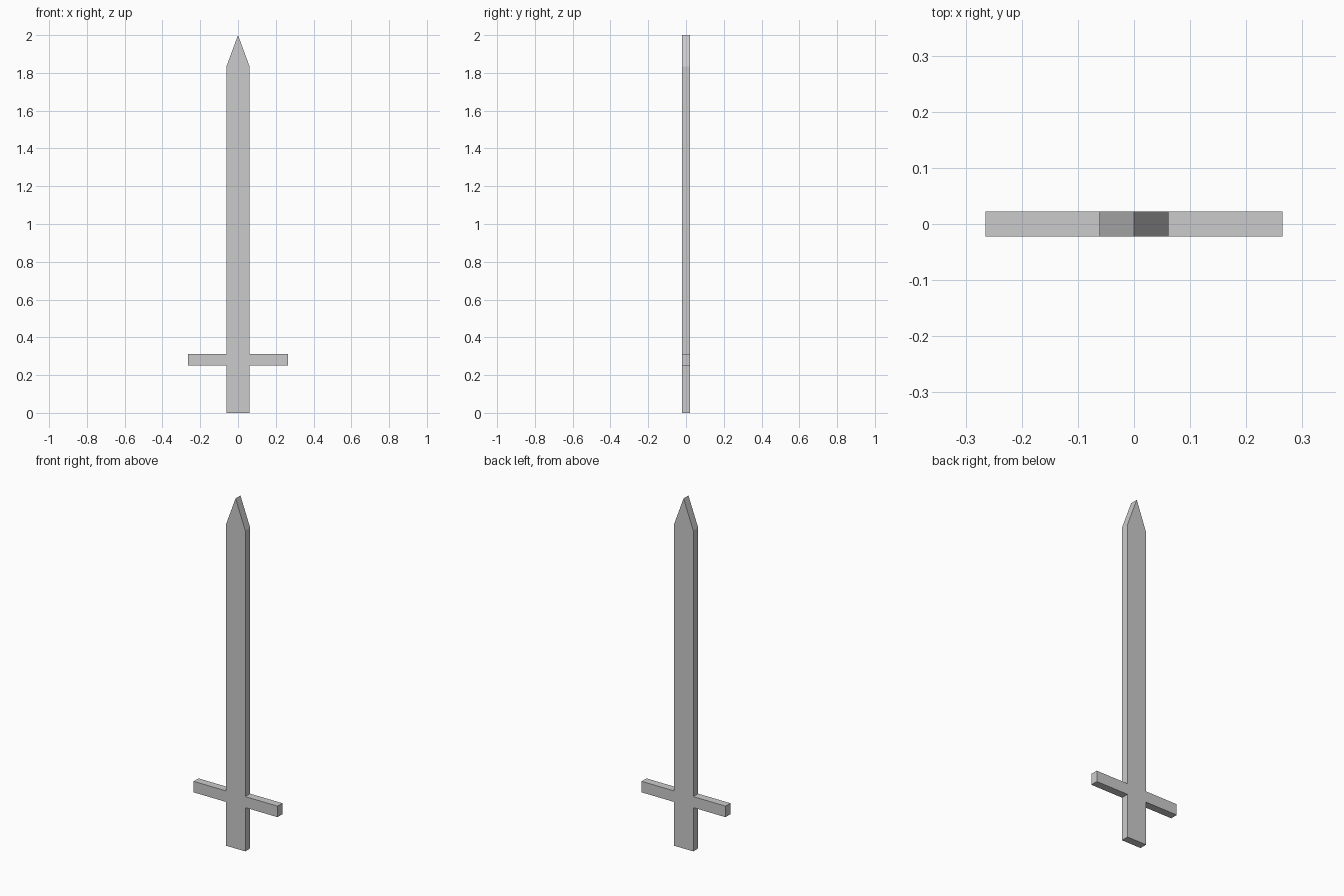
import bpy, bmesh

if "Cube" in bpy.data.objects:
    bpy.data.objects.remove(bpy.data.objects["Cube"])

THICK = 0.044
BLADE, GUARD = 0.0615, 0.265

# Right half of the outline (x, z), from the bottom of the grip up to the shoulder
half = [(BLADE, 0), (BLADE, 0.25), (GUARD, 0.25), (GUARD, 0.313),
        (BLADE, 0.313), (BLADE, 1.833)]
outline = half + [(0, 2.0)] + [(-x, z) for x, z in reversed(half)]

# Sword: grip, crossguard and blade cut from one flat slab
bm = bmesh.new()
face = bm.faces.new([bm.verts.new((x, -THICK / 2, z)) for x, z in outline])
slab = bmesh.ops.extrude_face_region(bm, geom=[face], use_keep_orig=True)
new_verts = [g for g in slab["geom"] if isinstance(g, bmesh.types.BMVert)]
bmesh.ops.translate(bm, verts=new_verts, vec=(0, THICK, 0))
bmesh.ops.recalc_face_normals(bm, faces=bm.faces)

mesh = bpy.data.meshes.new("sword")
bm.to_mesh(mesh)
bm.free()
bpy.context.collection.objects.link(bpy.data.objects.new("sword", mesh))
